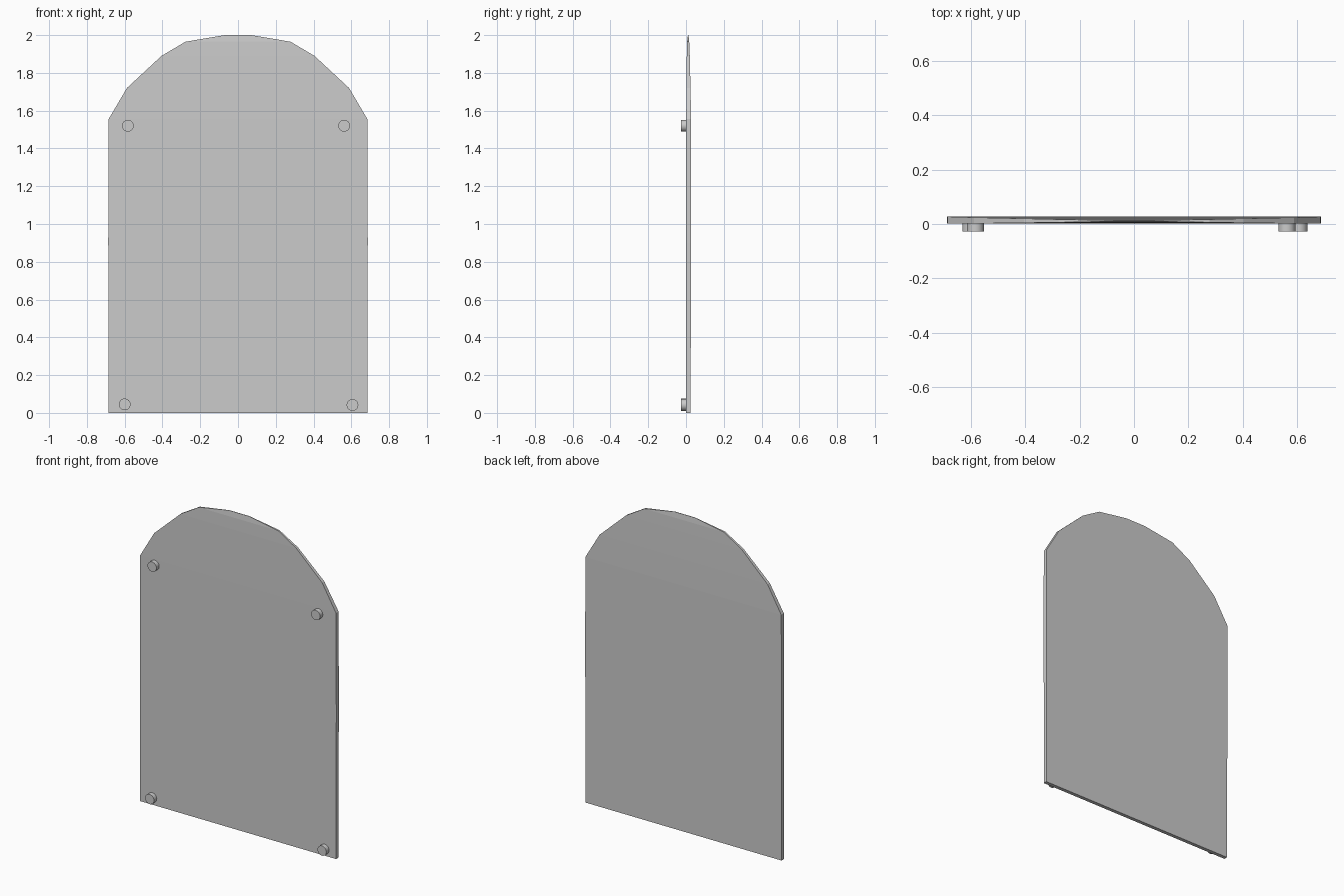
import bpy, bmesh, math

if "Cube" in bpy.data.objects:
    bpy.data.objects.remove(bpy.data.objects["Cube"])

# Arched panel: rows of (height, half width, front y, back y), thinning at the top
ROWS = [
    (0.0, 0.685, 0.001, 0.024),
    (0.6, 0.685, 0.001, 0.026),
    (0.9, 0.687, 0.001, 0.027),
    (1.555, 0.685, 0.001, 0.027),
    (1.72, 0.588, 0.002, 0.024),
    (1.89, 0.405, 0.004, 0.020),
    (1.965, 0.278, 0.006, 0.017),
    (2.0, 0.07, 0.010, 0.013),
]
bm = bmesh.new()
rings = [[bm.verts.new(p) for p in ((-w, f, z), (w, f, z), (w, b, z), (-w, b, z))]
         for z, w, f, b in ROWS]
for low, high in zip(rings, rings[1:]):
    for i in range(4):
        j = (i + 1) % 4
        bm.faces.new((low[i], low[j], high[j], high[i]))
bm.faces.new(rings[0][::-1])
bm.faces.new(rings[-1])
bmesh.ops.recalc_face_normals(bm, faces=bm.faces)
mesh = bpy.data.meshes.new("arched_panel")
bm.to_mesh(mesh)
bm.free()
bpy.context.collection.objects.link(bpy.data.objects.new("arched_panel", mesh))


# Round mounting pegs on the front face, near the corners
def peg(name, x, z):
    bpy.ops.mesh.primitive_cylinder_add(vertices=24, radius=0.031, depth=0.032,
                                        location=(x, -0.011, z),
                                        rotation=(math.pi / 2, 0, 0))
    bpy.context.object.name = name
    bpy.ops.object.shade_smooth_by_angle(angle=math.radians(30))


peg("peg_upper_left", -0.583, 1.52)
peg("peg_upper_right", 0.562, 1.52)
peg("peg_lower_left", -0.6, 0.045)
peg("peg_lower_right", 0.606, 0.042)
